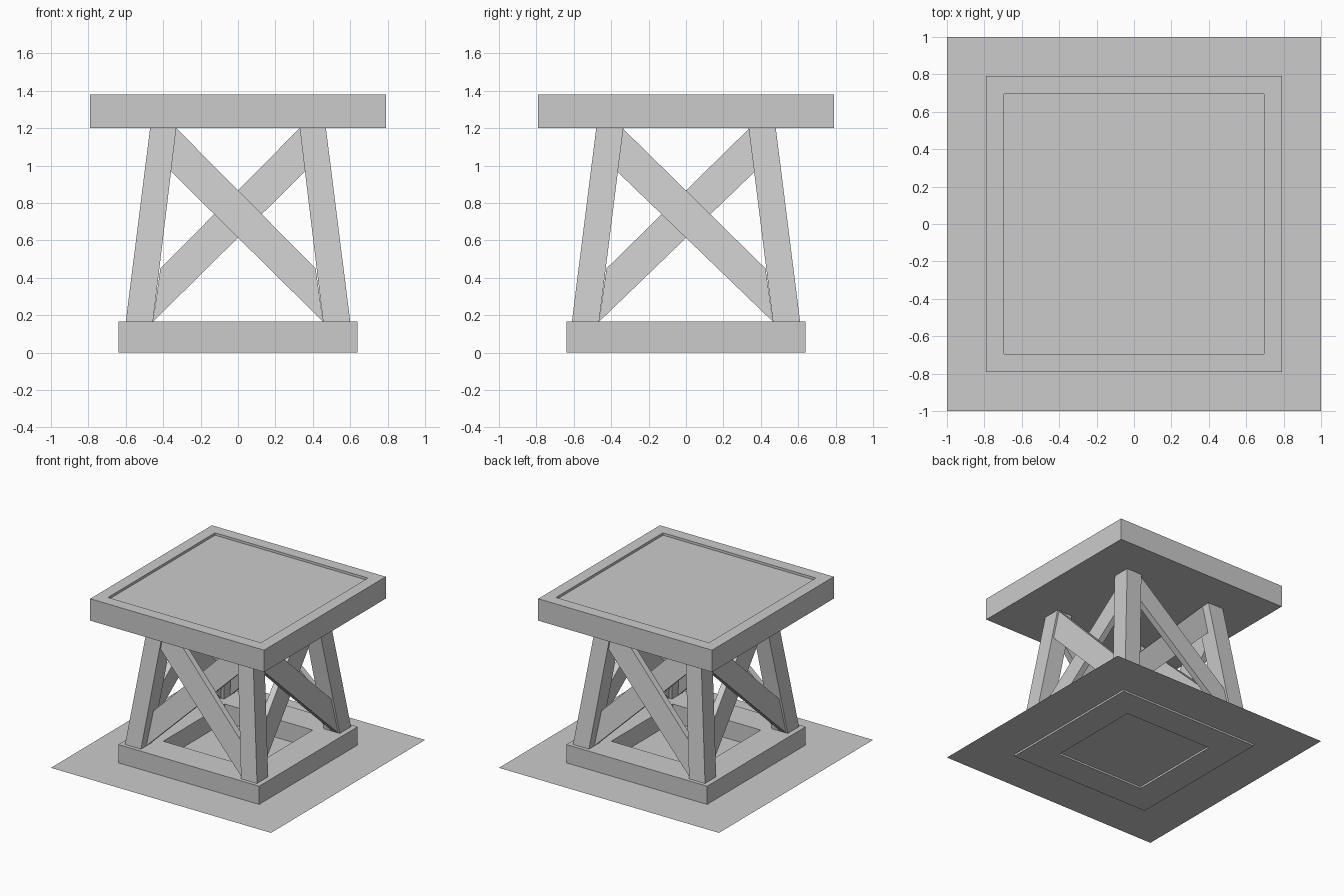
import bpy
import bmesh

if "Cube" in bpy.data.objects:
    bpy.data.objects.remove(bpy.data.objects["Cube"], do_unlink=True)

grey = bpy.data.materials.new("plain grey")
grey.use_nodes = True
COLOUR = (0.6, 0.6, 0.6, 1)
grey.diffuse_color = COLOUR
grey.node_tree.nodes["Principled BSDF"].inputs["Base Color"].default_value = COLOUR

BASE_TOP, DECK_BOTTOM = 0.165, 1.20


def finish(name, bm):
    bmesh.ops.recalc_face_normals(bm, faces=bm.faces)
    mesh = bpy.data.meshes.new(name)
    bm.to_mesh(mesh)
    bm.free()
    mesh.materials.append(grey)
    obj = bpy.data.objects.new(name, mesh)
    bpy.context.collection.objects.link(obj)
    return obj


def loft(name, loops, closed=False):
    """Join four-cornered loops; cap the ends, or close the last to the first."""
    bm = bmesh.new()
    rings = [[bm.verts.new(p) for p in loop] for loop in loops]
    pairs = list(zip(rings, rings[1:]))
    if closed:
        pairs.append((rings[-1], rings[0]))
    else:
        bm.faces.new(rings[0])
        bm.faces.new(rings[-1])
    for a, b in pairs:
        for i in range(4):
            j = (i + 1) % 4
            bm.faces.new((a[i], a[j], b[j], b[i]))
    return finish(name, bm)


def rect(x0, x1, y0, y1, z):
    return [(x0, y0, z), (x1, y0, z), (x1, y1, z), (x0, y1, z)]


def square(half, z):
    return rect(-half, half, -half, half, z)


def turn(point, quarter_turns):
    x, y, z = point
    for _ in range(quarter_turns):
        x, y = -y, x
    return x, y, z


# Ground sheet, just above the underside of the base
bm = bmesh.new()
bm.faces.new([bm.verts.new(p) for p in square(1, 0.015)])
finish("ground_sheet", bm)

# Square base frame with an open middle
loft("base_frame", [square(0.64, 0), square(0.64, BASE_TOP),
                    square(0.40, BASE_TOP), square(0.40, 0)], closed=True)

# Deck with a shallow recess on top
loft("deck", [square(0.79, DECK_BOTTOM), square(0.79, 1.38),
              square(0.695, 1.38), square(0.695, 1.36)])

# Four legs leaning inwards
for sx, side in ((1, "left"), (-1, "right")):
    for sy, end in ((-1, "front"), (1, "back")):
        loft(f"{end}_{side}_leg", [
            rect(sx * 0.455, sx * 0.60, sy * 0.465, sy * 0.61, BASE_TOP),
            rect(sx * 0.33, sx * 0.47, sy * 0.335, sy * 0.48, DECK_BOTTOM)])

# Crossed braces between the legs, outer one in front of the inner one
OUTLINE = [(-0.33, 1.20), (0.415, 0.45), (0.455, 0.165), (-0.36, 0.97)]


def brace(name, quarter_turns, mirror, near, far):
    reach, widen = ((0.61, 0), (0.60, 0.01))[quarter_turns % 2]

    def layer(inset):
        points = []
        for u, z in OUTLINE:
            lean = (z - BASE_TOP) * 0.13 / (DECK_BOTTOM - BASE_TOP)
            u += widen if u > 0 else -widen
            points.append(turn((mirror * u, -(reach - lean - inset), z), quarter_turns))
        return points

    loft(name, [layer(near), layer(far)])


for turns, side in enumerate(("front", "left", "back", "right")):
    brace(f"{side}_outer_brace", turns, 1, 0.015, 0.065)
    brace(f"{side}_inner_brace", turns, -1, 0.07, 0.12)
